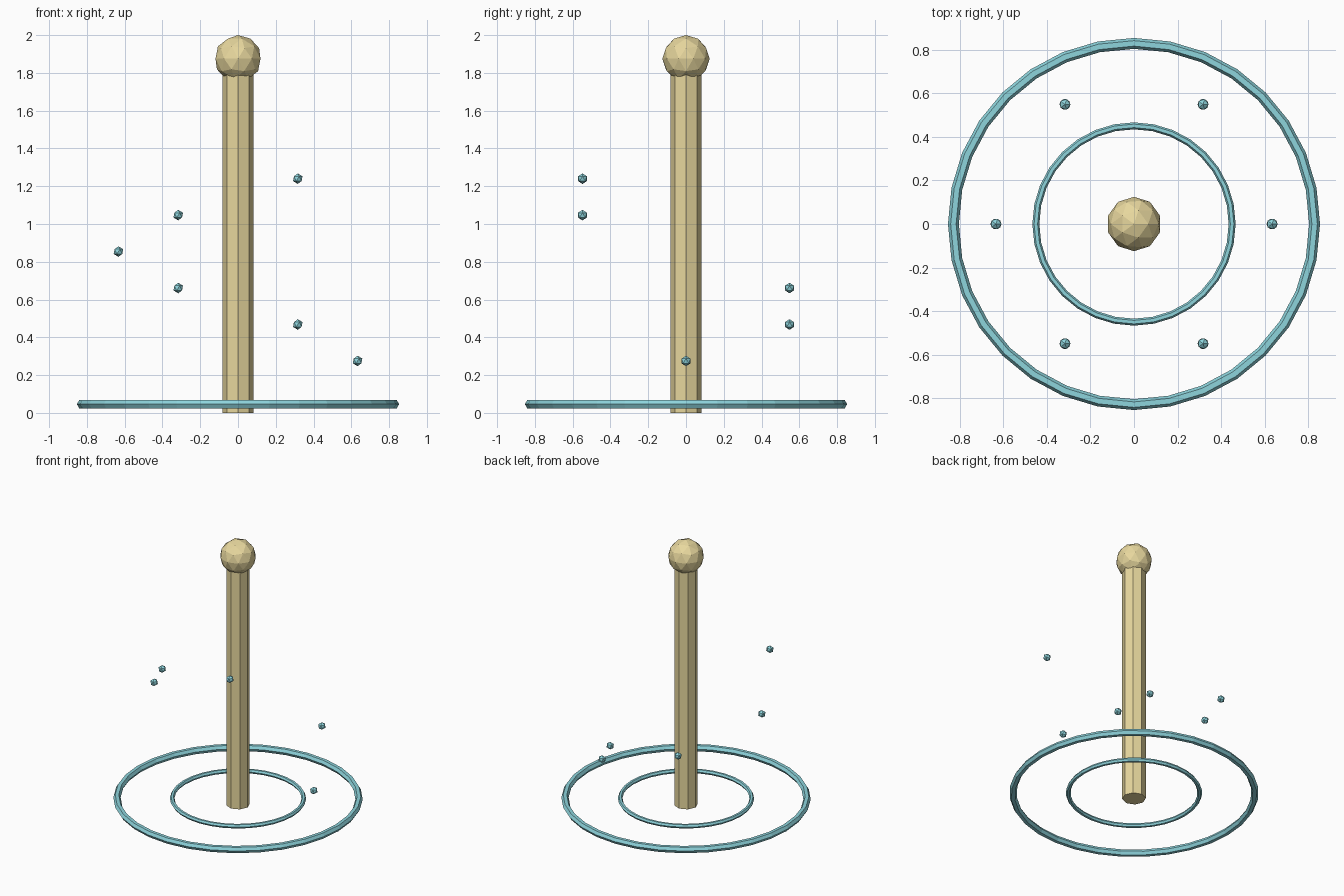
import bpy
from math import cos, sin, tau

if "Cube" in bpy.data.objects:
    bpy.data.objects.remove(bpy.data.objects["Cube"])


def material(name, color):
    m = bpy.data.materials.new(name)
    m.diffuse_color = color
    m.use_nodes = True
    m.node_tree.nodes["Principled BSDF"].inputs["Base Color"].default_value = m.diffuse_color
    return m


gold = material("pale_gold", (0.80, 0.68, 0.34, 1))
aqua = material("aqua", (0.27, 0.66, 0.72, 1))


def finish(name, mat):
    ob = bpy.context.object
    ob.name = name
    ob.data.materials.append(mat)
    return ob


def ring(name, major, minor):
    bpy.ops.mesh.primitive_torus_add(
        major_segments=32, minor_segments=6, major_radius=major,
        minor_radius=minor, location=(0, 0, 0.046))
    finish(name, aqua)


def ball(name, radius, subdivisions, location, mat):
    bpy.ops.mesh.primitive_ico_sphere_add(
        subdivisions=subdivisions, radius=radius, location=location)
    finish(name, mat)


# Octagonal pillar, its top sunk into the finial
PILLAR_TOP = 1.8
bpy.ops.mesh.primitive_cylinder_add(
    vertices=8, radius=0.081, depth=PILLAR_TOP, location=(0, 0, PILLAR_TOP / 2))
finish("pillar", gold)

# Faceted ball on top
ball("finial", 0.125, 2, (0, 0, 1.875), gold)

# Two flat rings around the foot
ring("outer_ring", 0.828, 0.025)
ring("inner_ring", 0.450, 0.016)

# Motes climbing in a spiral around the pillar
for k in range(6):
    a = tau * k / 6
    ball(f"mote_{k + 1}", 0.028, 1,
         (0.633 * cos(a), 0.633 * sin(a), 0.275 + 0.193 * k), aqua)
